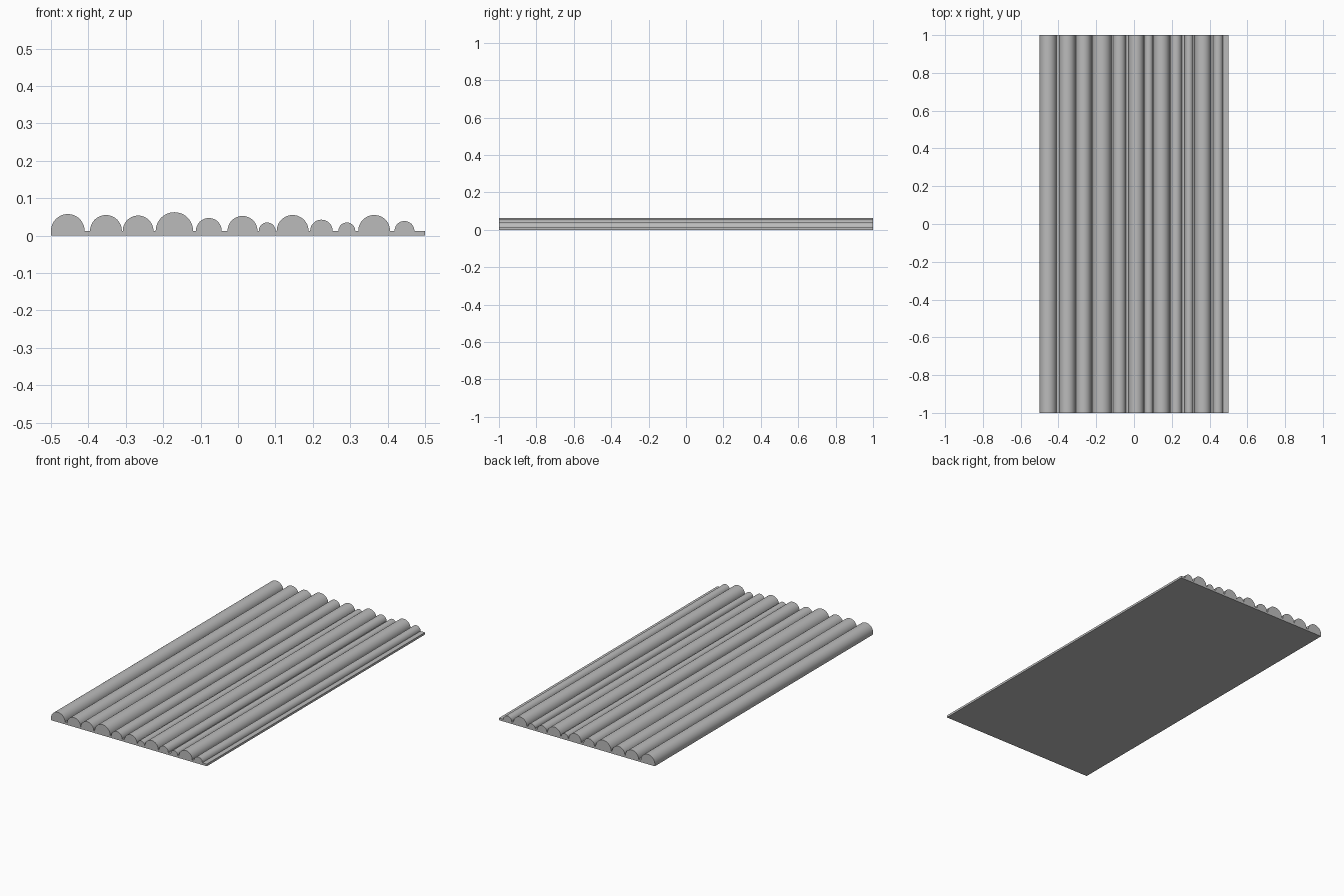
import bpy
import bmesh
from math import cos, sin, pi, radians

cube = bpy.data.objects.get("Cube")
if cube:
    bpy.data.objects.remove(cube, do_unlink=True)

HALF_WIDTH, HALF_LENGTH, BASE = 0.5, 1.0, 0.0125
SEGMENTS = 24

# Centre and radius of each half-round ridge, from right to left
RIDGES = [(-0.455, 0.045), (-0.353, 0.0425), (-0.267, 0.041), (-0.17, 0.05),
          (-0.078, 0.0345), (0.012, 0.04), (0.078, 0.0225), (0.146, 0.0425),
          (0.223, 0.03), (0.291, 0.0225), (0.364, 0.0425), (0.445, 0.0265)]

grey = bpy.data.materials.new("plain grey")
grey.use_nodes = True
colour = (0.5, 0.5, 0.5, 1.0)
grey.diffuse_color = colour
grey.node_tree.nodes["Principled BSDF"].inputs["Base Color"].default_value = colour

# Cross-section: flat underside, then the ridges with grooves between them
profile = [(HALF_WIDTH, 0), (-HALF_WIDTH, 0)]
for centre, radius in RIDGES:
    for i in range(SEGMENTS + 1):
        angle = pi * (1 - i / SEGMENTS)
        profile.append((centre + radius * cos(angle), BASE + radius * sin(angle)))
profile.append((HALF_WIDTH, BASE))

# Ridged panel: the section extruded from front to back
bm = bmesh.new()
section = bm.faces.new([bm.verts.new((x, -HALF_LENGTH, z)) for x, z in profile])
swept = bmesh.ops.extrude_face_region(bm, geom=[section], use_keep_orig=True)
back = [v for v in swept["geom"] if isinstance(v, bmesh.types.BMVert)]
bmesh.ops.translate(bm, verts=back, vec=(0, 2 * HALF_LENGTH, 0))
bmesh.ops.recalc_face_normals(bm, faces=bm.faces)
mesh = bpy.data.meshes.new("ridged_panel")
bm.to_mesh(mesh)
bm.free()
mesh.materials.append(grey)
panel = bpy.data.objects.new("ridged_panel", mesh)
bpy.context.collection.objects.link(panel)

# Smooth ridges with crisp groove and end edges
bpy.ops.object.select_all(action="DESELECT")
panel.select_set(True)
bpy.context.view_layer.objects.active = panel
bpy.ops.object.shade_smooth_by_angle(angle=radians(30))
